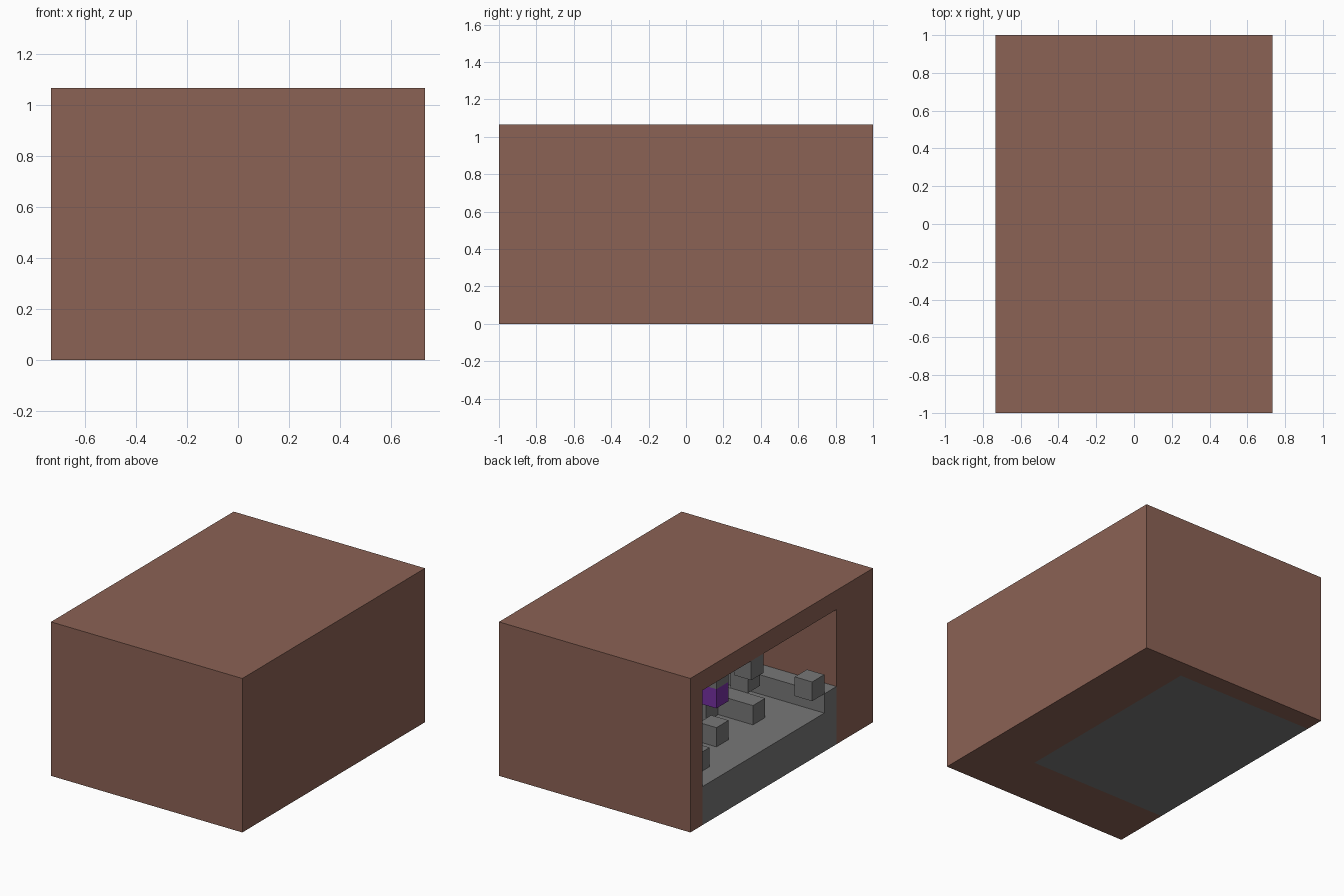
import bpy
import bmesh
from mathutils import Vector

default = bpy.data.objects.get("Cube")
if default:
    bpy.data.objects.remove(default, do_unlink=True)

U = 2 / 15                      # edge length of one block
SIZE = Vector((11, 15, 8))      # whole model in blocks


def material(name, rgb):
    mat = bpy.data.materials.new(name)
    mat.use_nodes = True
    color = (*rgb, 1)
    mat.diffuse_color = color
    mat.node_tree.nodes["Principled BSDF"].inputs["Base Color"].default_value = color
    return mat


BROWN = material("brown_clay", (0.26, 0.122, 0.09))
GREY = material("stone_grey", (0.185, 0.185, 0.185))
PURPLE = material("purple", (0.18, 0.03, 0.36))


def block(name, cell, mat, size=(1, 1, 1)):
    """Box in block units: cell counts from the -x, +y, bottom corner."""
    bm = bmesh.new()
    bmesh.ops.create_cube(bm, size=1)
    dims = Vector(size)
    mid = Vector(cell) + dims / 2
    center = Vector((mid.x - SIZE.x / 2, SIZE.y / 2 - mid.y, mid.z)) * U
    for v in bm.verts:
        v.co = Vector(a * b for a, b in zip(v.co, dims)) * U + center
    mesh = bpy.data.meshes.new(name)
    bm.to_mesh(mesh)
    bm.free()
    mesh.materials.append(mat)
    obj = bpy.data.objects.new(name, mesh)
    bpy.context.collection.objects.link(obj)
    return obj


# Outer shell, hollowed from the -x side and through the bottom
shell = block("shell", (0, 0, 0), BROWN, SIZE)
cutter = block("room_cutter", (-1, 1, -1), BROWN, (9, 11, 8))
cutter.hide_render = True
cut = shell.modifiers.new("room", "BOOLEAN")
cut.operation = "DIFFERENCE"
cut.solver = "EXACT"
cut.object = cutter
bpy.context.view_layer.objects.active = shell
bpy.ops.object.modifier_apply(modifier=cut.name)
bpy.data.objects.remove(cutter, do_unlink=True)

# Stone floor and the ledge along the end wall
block("floor", (0, 1, 0), GREY, (8, 11, 2))
block("end_ledge", (0, 11, 2), GREY, (8, 1, 1))

# Blocks standing on the floor
block("front_floor_block", (1, 2, 2), GREY)
block("middle_floor_block", (2, 5, 2), GREY)
block("long_floor_block", (2, 8, 2), GREY, (3, 1, 1))
block("inner_floor_block", (4, 7, 2), GREY)

# Floating blocks
block("ledge_block", (0, 10, 3), GREY)
block("raised_block", (3, 9, 3), GREY)
block("ceiling_block", (0, 5, 6), GREY)
block("purple_block", (2, 5, 4), PURPLE)
block("purple_block_cap", (2, 5, 5), GREY)
